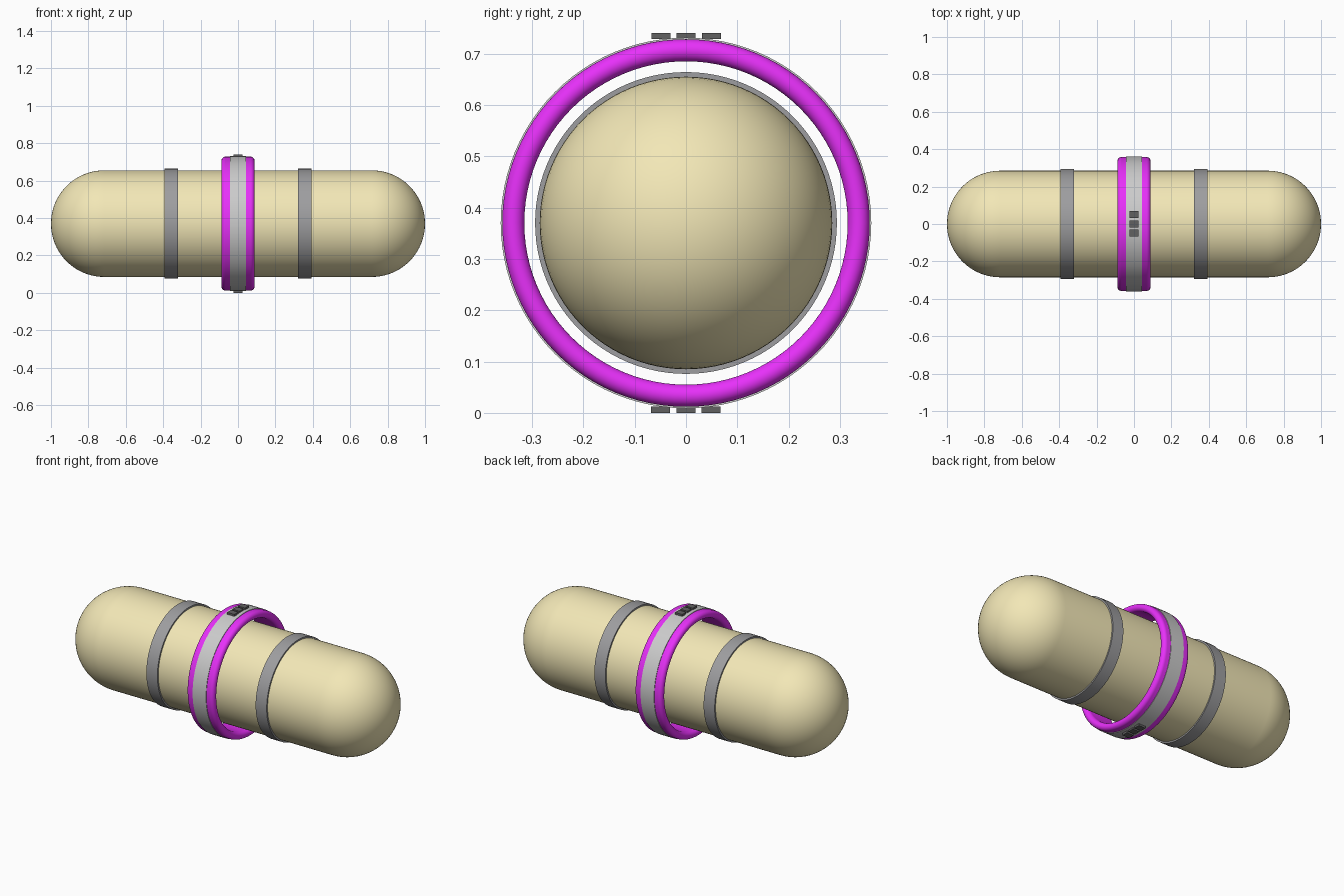
import bpy, bmesh, math
from mathutils import Matrix

if "Cube" in bpy.data.objects:
    bpy.data.objects.remove(bpy.data.objects["Cube"])

AXIS_Z = 0.37
SEGS = 96


def material(name, rgb):
    mat = bpy.data.materials.new(name)
    mat.diffuse_color = (*rgb, 1)
    mat.use_nodes = True
    mat.node_tree.nodes["Principled BSDF"].inputs["Base Color"].default_value = mat.diffuse_color
    return mat


TAN = material("tan", (0.89, 0.80, 0.47))
PURPLE = material("purple", (0.80, 0.03, 0.95))
SILVER = material("silver", (0.70, 0.70, 0.70))
DARK = material("dark_grey", (0.34, 0.34, 0.35))
BLACK = material("black", (0.12, 0.12, 0.12))


def finish(name, bm, mat):
    bmesh.ops.recalc_face_normals(bm, faces=bm.faces[:])
    mesh = bpy.data.meshes.new(name)
    bm.to_mesh(mesh)
    bm.free()
    mesh.materials.append(mat)
    obj = bpy.data.objects.new(name, mesh)
    obj.location.z = AXIS_Z
    bpy.context.collection.objects.link(obj)
    bpy.ops.object.select_all(action='DESELECT')
    obj.select_set(True)
    bpy.context.view_layer.objects.active = obj
    bpy.ops.object.shade_smooth_by_angle(angle=math.radians(35))
    return obj


def revolve(name, profile, mat, closed=True):
    """Spin an (x, radius) profile around the long axis."""
    bm = bmesh.new()
    verts = [bm.verts.new((x, 0, r)) for x, r in profile]
    pairs = list(zip(verts, verts[1:]))
    if closed:
        pairs.append((verts[-1], verts[0]))
    edges = [bm.edges.new(p) for p in pairs]
    bmesh.ops.spin(bm, geom=verts + edges, cent=(0, 0, 0), axis=(1, 0, 0),
                   angle=math.tau, steps=SEGS, use_merge=True)
    bmesh.ops.remove_doubles(bm, verts=bm.verts[:], dist=1e-5)
    return finish(name, bm, mat)


def arc(cx, cr, radius, start, end, n):
    angles = [math.radians(start + (end - start) * i / n) for i in range(n + 1)]
    return [(cx + radius * math.cos(a), cr + radius * math.sin(a)) for a in angles]


def tube(name, x, half, r_in, r_out, mat):
    return revolve(name, [(x - half, r_in), (x - half, r_out),
                          (x + half, r_out), (x + half, r_in)], mat)


# Capsule body with hemispherical ends
R = 0.285
revolve("capsule_body", arc(1 - R, 0, R, 0, 90, 20) + arc(R - 1, 0, R, 90, 180, 20),
        TAN, closed=False)

# Dark straps around the body
for side, x in (("left", -0.357), ("right", 0.357)):
    tube(side + "_strap", x, 0.036, 0.28, 0.294, DARK)

# Floating ring with rounded rims
r = 0.0215
revolve("outer_ring", arc(0.067, 0.3365, r, -90, 90, 14)
        + arc(-0.067, 0.3365, r, 90, 270, 14), PURPLE)

# Silver band over the ring
tube("ring_band", 0, 0.044, 0.352, 0.361, SILVER)

# Plain raised tabs at the top and bottom of the band
for side, sign in (("top", 1), ("bottom", -1)):
    for i, y in enumerate((-0.049, 0, 0.05)):
        bm = bmesh.new()
        bmesh.ops.create_cube(bm, size=1, matrix=Matrix.Translation(
            (0, sign * y, sign * 0.364)) @ Matrix.Diagonal((0.046, 0.037, 0.012, 1)))
        finish(f"{side}_tab_{i + 1}", bm, BLACK)
